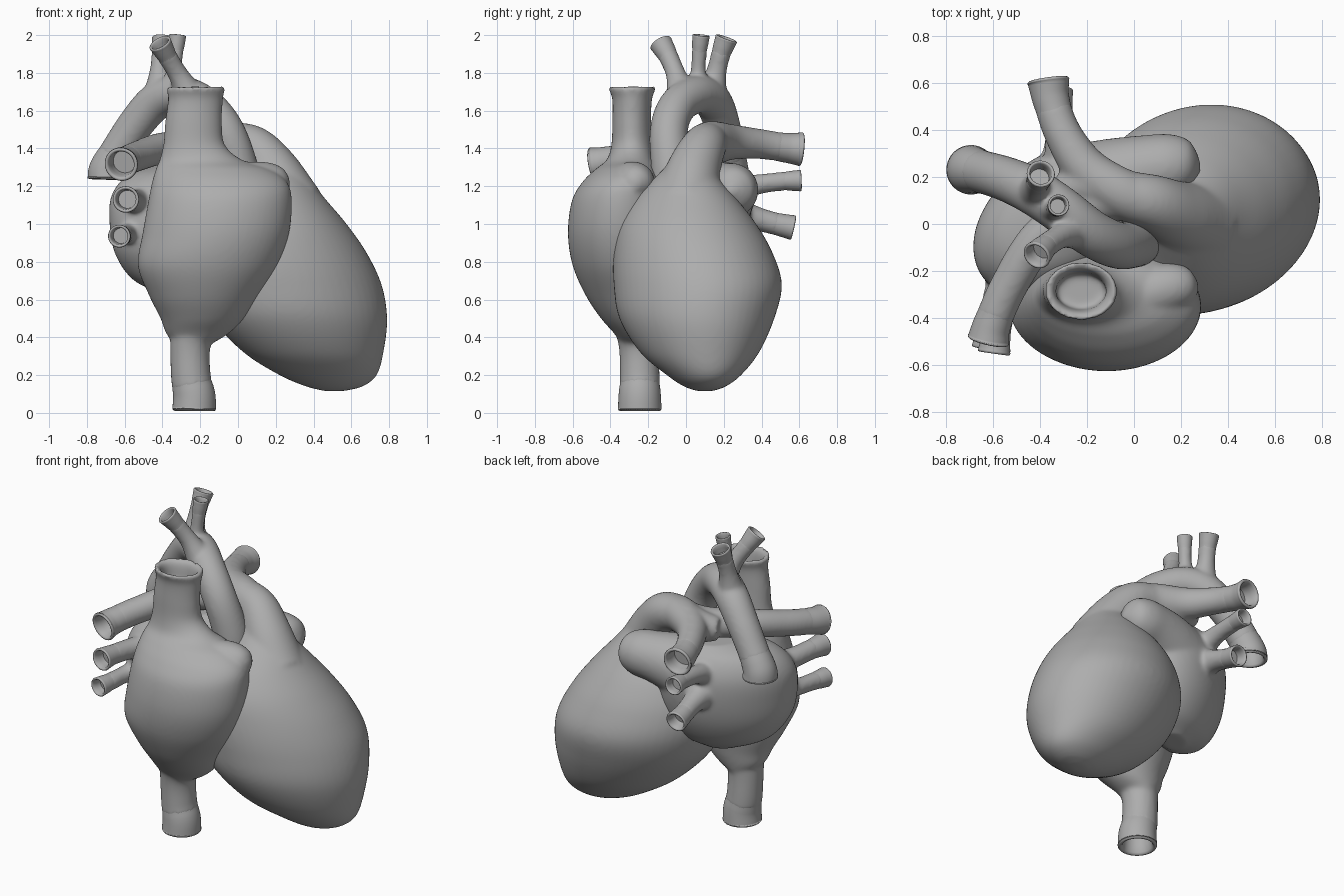
import bpy, bmesh, math
from mathutils import Vector

if "Cube" in bpy.data.objects:
    bpy.data.objects.remove(bpy.data.objects["Cube"])

SEGMENTS = 56
STEPS = 8

tissue = bpy.data.materials.new("tissue grey")
tissue.use_nodes = True
grey = (0.42, 0.42, 0.42, 1)
tissue.diffuse_color = grey
tissue.node_tree.nodes["Principled BSDF"].inputs["Base Color"].default_value = grey


def spline(points):
    """Smoothly interpolate rows of any length."""
    rows = [Vector(p) for p in points]
    rows = [rows[0] * 2 - rows[1]] + rows + [rows[-1] * 2 - rows[-2]]
    result = []
    for a, b, c, d in zip(rows, rows[1:], rows[2:], rows[3:]):
        for i in range(STEPS):
            t = i / STEPS
            result.append(b + (c - a) * (t / 2) + (a * 2 - b * 5 + c * 4 - d) * (t * t / 2)
                          + (b * 3 - a - c * 3 + d) * (t ** 3 / 2))
    return result + [rows[-2]]


def skin(bm, rings):
    """Bridge closed rings of points and cap both ends."""
    loops = [[bm.verts.new(p) for p in ring] for ring in rings]
    for low, high in zip(loops, loops[1:]):
        for i in range(SEGMENTS):
            j = (i + 1) % SEGMENTS
            bm.faces.new((low[i], low[j], high[j], high[i]))
    bm.faces.new(loops[0][::-1])
    bm.faces.new(loops[-1])


def ellipse(centre, u, v):
    angles = [math.tau * i / SEGMENTS for i in range(SEGMENTS)]
    return [centre + u * math.cos(a) + v * math.sin(a) for a in angles]


def body(bm, slices, lean):
    """Stack of level slices: height, left, right, front, back."""
    rings = []
    for z, x0, x1, y0, y1 in spline(slices):
        centre = Vector(((x0 + x1) / 2, (y0 + y1) / 2, z))
        half = max(x1 - x0, 0.02) / 2
        rings.append(ellipse(centre, Vector((half, half * lean, 0)),
                             Vector((0, max(y1 - y0, 0.02) / 2, 0))))
    skin(bm, rings)


def vessel(bm, path, mouth=None):
    """Tube along x, y, z, radius rows; its open end goes into the mouth mesh."""
    rows = spline(path)
    centres = [row.xyz for row in rows]
    radii = [max(row[3], 0.01) for row in rows]
    tangents = [(centres[min(i + 1, len(rows) - 1)] - centres[max(i - 1, 0)]).normalized()
                for i in range(len(rows))]
    side = tangents[0].orthogonal().normalized()
    frames = []
    for tangent in tangents:
        side = (side - tangent * side.dot(tangent)).normalized()
        frames.append((side, tangent.cross(side)))

    def ring(i, shrink=0):
        u, v = frames[i]
        return ellipse(centres[i], u * (radii[i] - shrink), v * (radii[i] - shrink))

    if mouth is None:
        skin(bm, [ring(i) for i in range(len(rows))])
        return
    # Solid stem stops behind the mouth; the mouth has a rounded lip and a bore
    end, out, lip = centres[-1], tangents[-1], radii[-1]
    cut = max(i for i, c in enumerate(centres) if (c - end).length > lip * 1.1)
    skin(bm, [ring(i) for i in range(cut + 1)])
    start = max(cut - 6, 0)
    cup = [ring(i, 0.006 * max(0, 1 - (i - start) / 7)) for i in range(start, len(rows) - 1)]
    for scale, back in ((1, .12), (.97, .04), (.9, 0), (.82, .03), (.76, .12), (.72, .5), (.68, 1)):
        r = lip * scale
        cup.append(ellipse(end - out * (lip * back), frames[-1][0] * r, frames[-1][1] * r))
    skin(mouth, cup)


def finish(name, bm):
    """Turn a bmesh into a smooth grey object."""
    bmesh.ops.recalc_face_normals(bm, faces=bm.faces)
    for face in bm.faces:
        face.smooth = len(face.verts) == 4
    mesh = bpy.data.meshes.new(name)
    bm.to_mesh(mesh)
    bm.free()
    mesh.materials.append(tissue)
    obj = bpy.data.objects.new(name, mesh)
    bpy.context.collection.objects.link(obj)
    return obj


def organ(name, bodies=(), lobes=(), vessels=(), lean=0.0, smoothing=8):
    """Fuse the pieces of one part into a soft surface, with clean vessel mouths."""
    bm, mouths = bmesh.new(), bmesh.new()
    for slices in bodies:
        body(bm, slices, lean)
    for path in lobes:
        vessel(bm, path)
    for path in vessels:
        vessel(bm, path, mouths)
    finish(name + "_mouths", mouths)
    obj = finish(name, bm)
    fuse = obj.modifiers.new("fuse", "REMESH")
    fuse.mode = "VOXEL"
    fuse.voxel_size = 0.012
    fuse.use_smooth_shade = True
    soften = obj.modifiers.new("soften", "SMOOTH")
    soften.factor = 0.5
    soften.iterations = smoothing


# Ventricles, with the outflow rising into both pulmonary arteries
organ("ventricles", bodies=[[
    (.115, .46, .56, .06, .14), (.14, .36, .66, -.01, .21), (.2, .22, .735, -.1, .29),
    (.32, .03, .77, -.24, .385), (.5, -.14, .79, -.35, .465), (.68, -.21, .76, -.38, .505),
    (.85, -.22, .68, -.38, .455), (1, -.17, .575, -.35, .37), (1.13, -.06, .465, -.27, .27),
    (1.25, .02, .365, -.16, .17), (1.36, .05, .26, -.05, .14)]],
    lobes=[[(.27, 0, 1.1, .18), (.18, .04, 1.28, .145), (.08, .09, 1.4, .12),
            (-.05, .13, 1.435, .105), (-.2, .22, 1.435, .095)],
           [(-.05, .13, 1.43, .1), (-.2, .17, 1.42, .1), (-.32, .12, 1.41, .07)]],
    vessels=[
        [(.08, .08, 1.4, .11), (-.05, .13, 1.44, .105), (-.2, .23, 1.435, .095),
         (-.3, .38, 1.425, .08), (-.35, .52, 1.405, .078), (-.365, .615, 1.395, .09)],
        [(.02, .12, 1.42, .1), (-.2, .08, 1.41, .09), (-.4, -.06, 1.4, .085),
         (-.53, -.26, 1.36, .08), (-.6, -.42, 1.33, .08), (-.62, -.5, 1.315, .09)]],
    lean=0.1, smoothing=14)

# Right atrium and its ear, rising into the hollow upper vein, lower vein beneath
organ("right_atrium", bodies=[[
    (.36, -.33, -.15, -.34, -.14), (.42, -.38, -.05, -.38, -.12), (.5, -.41, .03, -.45, -.1),
    (.62, -.47, .11, -.53, -.08), (.78, -.53, .21, -.6, -.08), (.95, -.505, .27, -.625, -.08),
    (1.12, -.475, .285, -.605, -.09), (1.22, -.455, .26, -.55, -.12),
    (1.29, -.435, .17, -.48, -.15), (1.34, -.415, .02, -.42, -.17),
    (1.42, -.395, -.07, -.395, -.18), (1.54, -.385, -.085, -.39, -.185),
    (1.66, -.37, -.08, -.39, -.18), (1.72, -.378, -.07, -.41, -.16),
    (1.725, -.355, -.093, -.39, -.18), (1.69, -.335, -.115, -.37, -.2),
    (1.6, -.33, -.12, -.36, -.21)]],
    lobes=[[(-.15, -.35, 1.18, .14), (.04, -.3, 1.21, .12), (.16, -.27, 1.22, .105),
            (.23, -.275, 1.2, .075), (.27, -.28, 1.18, .01)]],
    vessels=[
        [(-.2, -.26, .55, .16), (-.25, -.25, .38, .11), (-.25, -.245, .2, .105),
         (-.232, -.245, .09, .112), (-.232, -.245, .01, .116)]],
    smoothing=8)

# Left atrium with its side pouch and the four lung veins
organ("left_atrium", bodies=[[
    (.62, -.37, -.2, -.05, .1), (.7, -.55, -.05, -.17, .2), (.84, -.65, .03, -.27, .28),
    (1, -.68, .06, -.3, .32), (1.15, -.67, .05, -.27, .32), (1.26, -.58, -.03, -.18, .27),
    (1.32, -.4, -.15, -.05, .2)]],
    lobes=[[(-.25, .12, 1.09, .22), (-.06, .19, 1.15, .18), (.07, .23, 1.175, .15),
            (.17, .245, 1.18, .135), (.24, .24, 1.175, .095), (.285, .235, 1.17, .01)]],
    vessels=[
        [(-.45, -.1, 1.1, .1), (-.54, -.28, 1.12, .065), (-.58, -.45, 1.13, .06),
         (-.595, -.55, 1.13, .07)],
        [(-.48, -.1, .97, .1), (-.58, -.28, .95, .055), (-.61, -.42, .94, .052),
         (-.63, -.53, .935, .06)],
        [(-.3, .15, 1.13, .1), (-.32, .34, 1.2, .058), (-.33, .5, 1.225, .05),
         (-.335, .61, 1.23, .057)],
        [(-.3, .2, 1.06, .12), (-.31, .36, 1.03, .068), (-.32, .48, 1, .06),
         (-.325, .57, .98, .066)]],
    lean=0.3, smoothing=10)

# Aorta: rising root, arch, descending end and three neck branches
organ("aorta", vessels=[
    [(.02, -.06, 1.1, .11), (0, -.08, 1.3, .105), (-.07, -.09, 1.5, .1),
     (-.18, -.04, 1.63, .1), (-.31, .06, 1.685, .1), (-.43, .14, 1.65, .1),
     (-.54, .19, 1.53, .095), (-.64, .22, 1.38, .092), (-.688, .23, 1.29, .1),
     (-.692, .23, 1.235, .105)],
    [(-.24, -.02, 1.65, .09), (-.31, -.05, 1.78, .055), (-.37, -.09, 1.88, .052),
     (-.415, -.135, 1.96, .062)],
    [(-.35, .07, 1.68, .08), (-.34, .065, 1.8, .043), (-.33, .07, 1.9, .04),
     (-.32, .08, 2, .046)],
    [(-.42, .13, 1.66, .09), (-.415, .16, 1.8, .055), (-.405, .185, 1.9, .052),
     (-.395, .215, 1.985, .06)]],
    smoothing=8)
